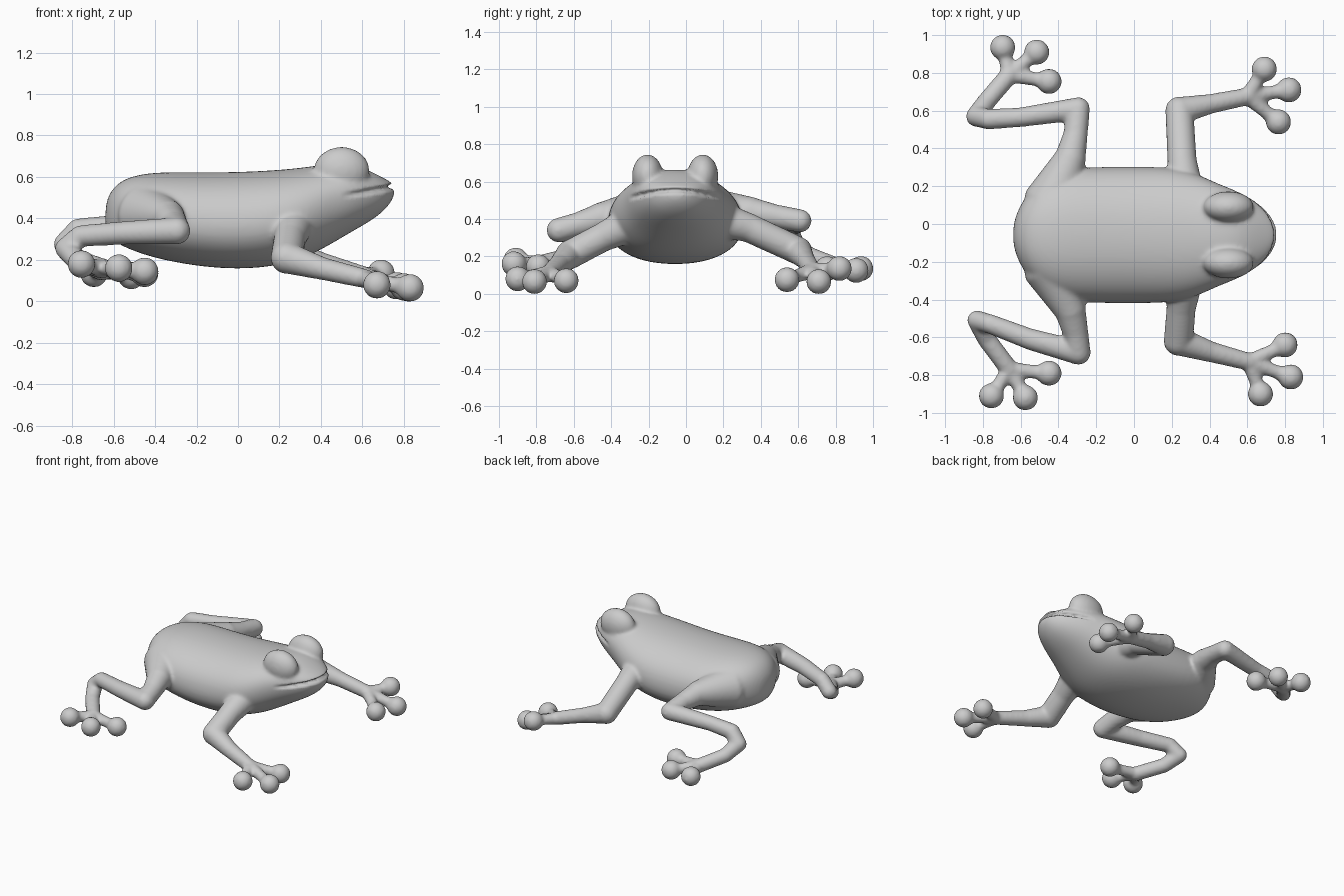
import bpy, bmesh, math
from mathutils import Vector, Matrix

if "Cube" in bpy.data.objects:
    bpy.data.objects.remove(bpy.data.objects["Cube"])

MID = -0.058   # the frog's own mid-line in y
parts = []


def add_object(name, bm):
    bmesh.ops.recalc_face_normals(bm, faces=bm.faces)
    me = bpy.data.meshes.new(name)
    bm.to_mesh(me)
    bm.free()
    ob = bpy.data.objects.new(name, me)
    bpy.context.collection.objects.link(ob)
    parts.append(ob)
    return ob


def apply_modifiers(ob):
    bpy.context.view_layer.update()
    dg = bpy.context.evaluated_depsgraph_get()
    me = bpy.data.meshes.new_from_object(ob.evaluated_get(dg))
    ob.modifiers.clear()
    ob.data = me


def capsule(bm, a, ra, b, rb, scale=(1, 1, 1)):
    """Tapered capsule: a sphere whose two halves sit at a and b."""
    axis = b - a
    turn = axis.to_track_quat("Z", "Y") if axis.length > 1e-6 else Matrix.Identity(3)
    tmp = bmesh.new()
    bmesh.ops.create_uvsphere(tmp, u_segments=24, v_segments=15, radius=1)
    for v in tmp.verts:
        d = (turn @ v.co) * Vector(scale)[0] if scale == (1, 1, 1) else Vector(p * s for p, s in zip(v.co, scale))
        v.co = b + d * rb if v.co.z > 0 else a + d * ra
    me = bpy.data.meshes.new("tmp")
    tmp.to_mesh(me)
    tmp.free()
    bm.from_mesh(me)
    bpy.data.meshes.remove(me)


def ball(bm, c, r, scale=(1, 1, 1)):
    capsule(bm, Vector(c), r, Vector(c), r, scale)


def limb(name, path, toes):
    """Chain of capsules (x, y, z, r) ending in a foot with round toe pads."""
    bm = bmesh.new()
    for p, q in zip(path, path[1:]):
        capsule(bm, Vector(p[:3]), p[3], Vector(q[:3]), q[3])
        ball(bm, q[:3], q[3])
    palm = Vector(path[-1][:3])
    for t in toes:
        tip = Vector(t)
        capsule(bm, palm, 0.043, palm.lerp(tip, 0.65), 0.036)
        capsule(bm, palm.lerp(tip, 0.65), 0.036, palm.lerp(tip, 0.97), 0.052)
        ball(bm, tip, 0.068)
    return add_object(name, bm)


# body and head: x, half width, bottom, top, height share of widest point
sections = [(-.64, .04, .36, .46, .5), (-.625, .11, .32, .52, .5), (-.58, .20, .28, .58, .5),
            (-.50, .29, .245, .615, .48), (-.38, .355, .205, .632, .46), (-.15, .365, .165, .628, .45),
            (.05, .365, .158, .632, .45), (.22, .36, .18, .642, .47), (.34, .325, .22, .655, .5),
            (.45, .27, .28, .672, .55), (.55, .235, .34, .67, .58), (.63, .19, .385, .638, .62),
            (.70, .135, .435, .602, .65), (.74, .075, .485, .58, .65), (.755, .03, .52, .56, .6)]
bm = bmesh.new()
rings, N = [], 24
for x, w, zb, zt, f in sections:
    zm, ring = zb + f * (zt - zb), []
    for i in range(N):
        a = 2 * math.pi * i / N
        c, s = math.cos(a), math.sin(a)
        y = w * math.copysign(abs(c) ** 0.92, c)
        z = (zt - zm if s > 0 else zm - zb) * math.copysign(abs(s) ** 0.92, s)
        ring.append(bm.verts.new((x, MID + y, zm + z)))
    rings.append(ring)
for r0, r1 in zip(rings, rings[1:]):
    for i in range(N):
        bm.faces.new((r0[i], r0[(i + 1) % N], r1[(i + 1) % N], r1[i]))
bm.faces.new(rings[0])
bm.faces.new(rings[-1])
body = add_object("body", bm)
body.modifiers.new("round", "SUBSURF").levels = 2
apply_modifiers(body)

# eye bumps
bm = bmesh.new()
for side in (-1, 1):
    ball(bm, (0.50, MID + side * 0.148, 0.635), 1, (0.135, 0.083, 0.115))
add_object("eye_bumps", bm)

# front legs
limb("front_leg_left",
     [(.27, .18, .40, .10), (.255, .33, .36, .078), (.24, .60, .235, .075),
      (.40, .635, .19, .053), (.60, .675, .13, .047)],
     [(.69, .82, .14), (.82, .71, .07), (.765, .54, .08)])
limb("front_leg_right",
     [(.27, -.29, .38, .10), (.25, -.44, .31, .078), (.235, -.62, .215, .078),
      (.40, -.675, .165, .056), (.61, -.73, .115, .047)],
     [(.80, -.64, .075), (.83, -.81, .07), (.67, -.90, .085)])

# hind legs
limb("hind_leg_left",
     [(-.43, .13, .43, .15), (-.34, .34, .44, .085), (-.31, .47, .42, .065), (-.295, .61, .395, .062),
      (-.60, .565, .37, .052), (-.77, .555, .35, .055), (-.835, .57, .28, .055),
      (-.78, .65, .21, .05), (-.66, .79, .155, .05)],
     [(-.695, .935, .14), (-.515, .91, .13), (-.45, .755, .14)])
limb("hind_leg_right",
     [(-.43, -.25, .42, .15), (-.34, -.45, .41, .085), (-.31, -.57, .375, .068), (-.295, -.68, .345, .066),
      (-.55, -.61, .335, .057), (-.76, -.53, .32, .052), (-.83, -.51, .26, .053),
      (-.78, -.61, .205, .05), (-.66, -.77, .165, .05)],
     [(-.45, -.79, .15), (-.575, -.92, .165), (-.755, -.91, .185)])

# fuse all parts into one continuous skin
bm = bmesh.new()
for ob in parts:
    bm.from_mesh(ob.data)
for ob in parts:
    bpy.data.objects.remove(ob)
parts = []
skin = add_object("frog_skin", bm)
rm = skin.modifiers.new("fuse", "REMESH")
rm.mode, rm.voxel_size = "VOXEL", 0.011
sm = skin.modifiers.new("relax", "SMOOTH")
sm.factor, sm.iterations = 0.5, 10
apply_modifiers(skin)

# mouth slit pressed in around the snout, then stand the frog on the ground
for v in skin.data.vertices:
    if v.co.x > 0.5:
        d = abs(v.co.z - (0.558 - 0.7 * (v.co.y - MID) ** 2))
        if d < 0.016 and abs(v.co.y - MID) < 0.25:
            pull = Vector((0.4 - v.co.x, MID - v.co.y, 0)).normalized()
            v.co += pull * 0.035 * (1 - d / 0.016) * min(1, (v.co.x - 0.5) / 0.15)
low = min(v.co.z for v in skin.data.vertices)
skin.data.transform(Matrix.Translation((0, 0, -low)))
skin.data.polygons.foreach_set("use_smooth", [True] * len(skin.data.polygons))
skin.data.update()
